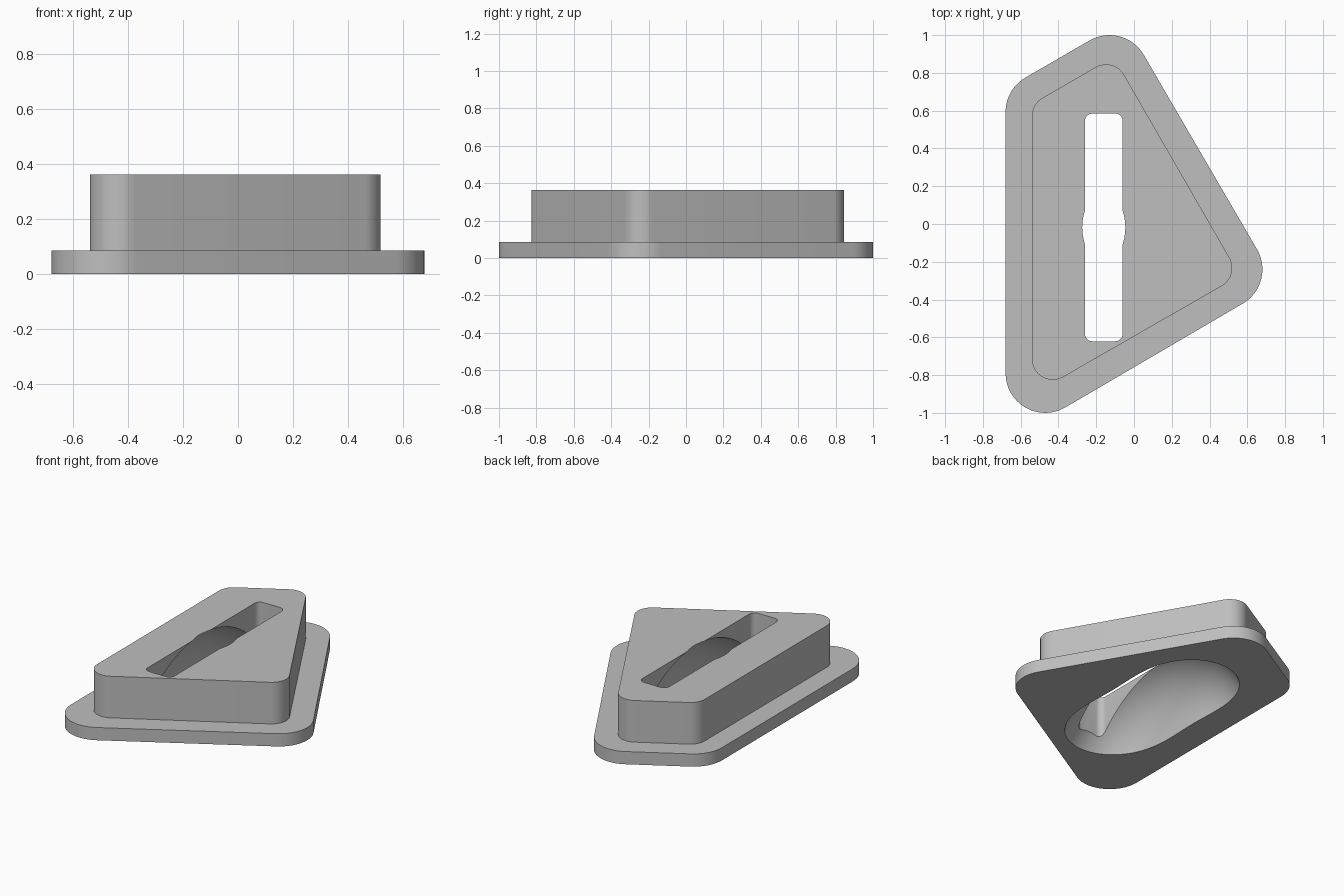
import bpy, bmesh, math

if "Cube" in bpy.data.objects:
    bpy.data.objects.remove(bpy.data.objects["Cube"])

SLOT_X, SLOT_Y = -0.16, -0.018


def outline(corners, r, seg=16):
    """Rounded polygon from arc centres: (x, y, start angle, end angle)."""
    pts = []
    for x, y, a0, a1 in corners:
        for i in range(seg + 1):
            a = math.radians(a0 + (a1 - a0) * i / seg)
            pts.append((x + r * math.cos(a), y + r * math.sin(a)))
    return pts


def loft(name, rings):
    """Closed solid through equal-length rings of (outline, height)."""
    bm = bmesh.new()
    loops = [[bm.verts.new((x, y, z)) for x, y in pts] for pts, z in rings]
    n = len(loops[0])
    bm.faces.new(loops[0][::-1])
    bm.faces.new(loops[-1])
    for lo, hi in zip(loops, loops[1:]):
        for i in range(n):
            j = (i + 1) % n
            bm.faces.new((lo[i], lo[j], hi[j], hi[i]))
    return link(name, bm)


def link(name, bm):
    bmesh.ops.recalc_face_normals(bm, faces=bm.faces)
    me = bpy.data.meshes.new(name)
    bm.to_mesh(me)
    bm.free()
    ob = bpy.data.objects.new(name, me)
    bpy.context.collection.objects.link(ob)
    return ob


def ring_cutter(name, centre, major, minor, nu=160, nv=72):
    """Torus around an axis parallel to x."""
    bm = bmesh.new()
    cx, cy, cz = centre
    grid = []
    for i in range(nu):
        u = 2 * math.pi * i / nu
        row = []
        for k in range(nv):
            v = 2 * math.pi * (k + 0.5) / nv
            rho = major + minor * math.cos(v)
            row.append(bm.verts.new((cx + minor * math.sin(v),
                                     cy + rho * math.cos(u), cz + rho * math.sin(u))))
        grid.append(row)
    for i in range(nu):
        a, b = grid[i], grid[(i + 1) % nu]
        for k in range(nv):
            m = (k + 1) % nv
            bm.faces.new((a[k], b[k], b[m], a[m]))
    return link(name, bm)


# Stepped body: wide flange below, smaller block above
flange = outline([(0.47, -0.24, -60, 30), (-0.13, 0.79, 30, 120),
                  (-0.47, 0.593, 120, 180), (-0.47, -0.79, 180, 300)], 0.21)
block = outline([(0.41, -0.233, -60, 30), (-0.148, 0.735, 30, 120),
                 (-0.43, 0.572, 120, 180), (-0.43, -0.715, 180, 300)], 0.11)
body = loft("slotted_cap", [(flange, 0), (flange, 0.085), (block, 0.085), (block, 0.363)])

# Cutters: long through slot and the curved hollow underneath
hx, hy, r = 0.06, 0.563, 0.04
slot = outline([(SLOT_X + hx, SLOT_Y - hy, -90, 0), (SLOT_X + hx, SLOT_Y + hy, 0, 90),
                (SLOT_X - hx, SLOT_Y + hy, 90, 180), (SLOT_X - hx, SLOT_Y - hy, 180, 270)], r, 8)
cutters = [ring_cutter("hollow_cutter", (SLOT_X, SLOT_Y, -0.392), 0.45, 0.326),
           loft("slot_cutter", [(slot, -0.1), (slot, 0.5)])]
for c in cutters:
    c.hide_render = True
    mod = body.modifiers.new(c.name, 'BOOLEAN')
    mod.operation = 'DIFFERENCE'
    mod.solver = 'EXACT'
    mod.object = c

# Apply the cuts and remove the cutters
dg = bpy.context.evaluated_depsgraph_get()
mesh = bpy.data.meshes.new_from_object(body.evaluated_get(dg))
body.modifiers.clear()
body.data = mesh
for c in cutters:
    bpy.data.objects.remove(c)

# One plain grey
grey = bpy.data.materials.new("light_grey")
grey.diffuse_color = (0.52, 0.52, 0.52, 1)
grey.use_nodes = True
grey.node_tree.nodes["Principled BSDF"].inputs["Base Color"].default_value = grey.diffuse_color
mesh.materials.clear()
mesh.materials.append(grey)
for p in mesh.polygons:
    p.material_index = 0

bpy.ops.object.select_all(action='DESELECT')
body.select_set(True)
bpy.context.view_layer.objects.active = body
bpy.ops.object.shade_smooth_by_angle(angle=math.radians(30))
